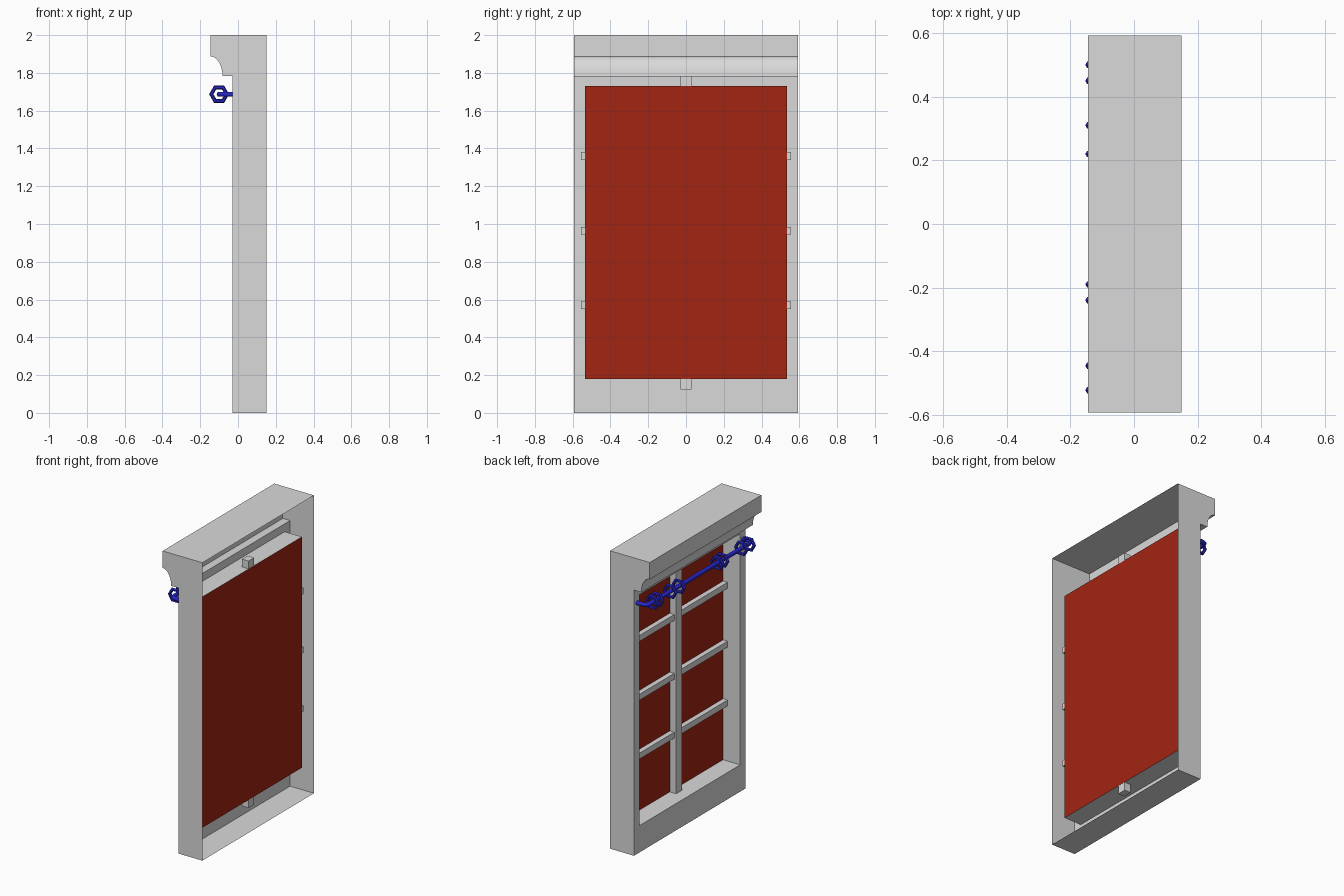
import bpy, bmesh, math

cube = bpy.data.objects.get("Cube")
if cube:
    bpy.data.objects.remove(cube, do_unlink=True)


def material(name, color):
    m = bpy.data.materials.new(name)
    m.use_nodes = True
    m.diffuse_color = (*color, 1)
    m.node_tree.nodes["Principled BSDF"].inputs["Base Color"].default_value = (*color, 1)
    return m


GREY = material("frame_grey", (0.7, 0.7, 0.7))
RED = material("panel_red", (0.36, 0.018, 0.006))
BLUE = material("rod_blue", (0.02, 0.02, 0.6))


def mesh_object(name, bm, mat):
    me = bpy.data.meshes.new(name)
    bm.to_mesh(me)
    bm.free()
    me.materials.append(mat)
    ob = bpy.data.objects.new(name, me)
    bpy.context.collection.objects.link(ob)
    return ob


def box(name, x, y, z, mat):
    bm = bmesh.new()
    bmesh.ops.create_cube(bm, size=1)
    for v in bm.verts:
        v.co = [lo + (c + 0.5) * (hi - lo) for c, (lo, hi) in zip(v.co, (x, y, z))]
    return mesh_object(name, bm, mat)


# Main dimensions
HALF, BACK, FRONT = 0.592, 0.15, -0.028
OPEN, SILL, HEAD = 0.535, 0.18, 1.73
CORNICE, PANEL = 1.783, 0.10

# Frame: open-backed shell with a cove cornice, an opening and its reveals
cove = []
for i in range(9):
    a = math.radians(90 * i / 8)
    cove.append((-0.145 + 0.063 * math.cos(a), CORNICE + 0.104 * math.sin(a)))
profile = [(BACK, 0), (FRONT, 0), (FRONT, CORNICE)] + cove + [(-0.145, 2), (BACK, 2)]

bm = bmesh.new()


def face(points):
    return bm.faces.new([bm.verts.new(p) for p in points])


def loop(x, y, z0, z1):
    return [(x, -y, z0), (x, y, z0), (x, y, z1), (x, -y, z1)]


for side in (-HALF, HALF):
    face([(x, side, z) for x, z in profile])
for i, ((x0, z0), (x1, z1)) in enumerate(zip(profile, profile[1:])):
    if i != 1:  # the front face holds the opening instead
        face([(x0, -HALF, z0), (x0, HALF, z0), (x1, HALF, z1), (x1, -HALF, z1)])
rings = [loop(FRONT, HALF, 0, CORNICE), loop(FRONT, OPEN, SILL, HEAD), loop(PANEL, OPEN, SILL, HEAD)]
for outer, inner in zip(rings, rings[1:]):
    for i in range(4):
        j = (i + 1) % 4
        face([outer[i], outer[j], inner[j], inner[i]])
bmesh.ops.remove_doubles(bm, verts=bm.verts, dist=0.0005)
bmesh.ops.recalc_face_normals(bm, faces=bm.faces)
frame = mesh_object("window_frame", bm, GREY)
bpy.context.view_layer.objects.active = frame
frame.select_set(True)
bpy.ops.object.shade_smooth_by_angle(angle=math.radians(30))
frame.select_set(False)

# Panel closing the opening
bm = bmesh.new()
face(loop(PANEL, OPEN, SILL, HEAD))
mesh_object("back_panel", bm, RED)

# Glazing bars, with ends running through the reveals
box("vertical_bar", (0.052, PANEL - 0.001), (-0.03, 0.03), (0.125, 1.783), GREY)
for i, z in enumerate((0.57, 0.965, 1.36)):
    box(f"horizontal_bar_{i + 1}", (0.066, PANEL - 0.001), (-0.555, 0.555), (z - 0.02, z + 0.02), GREY)

# Curtain rod with ends bent back to the frame
ROD_X, ROD_Z = -0.1, 1.687
half_path = [(FRONT, 0.56), (-0.075, 0.56), (-0.093, 0.553), (ROD_X, 0.535)]
path = half_path + [(x, -y) for x, y in reversed(half_path)]
curve = bpy.data.curves.new("curtain_rod", "CURVE")
curve.dimensions = "3D"
curve.bevel_depth = 0.014
curve.bevel_resolution = 1
curve.use_fill_caps = True
spline = curve.splines.new("POLY")
spline.points.add(len(path) - 1)
for p, (x, y) in zip(spline.points, path):
    p.co = (x, y, ROD_Z, 1)
curve.materials.append(BLUE)
rod = bpy.data.objects.new("curtain_rod", curve)
bpy.context.collection.objects.link(rod)

# Six-sided curtain rings around the rod
for i, y in enumerate((0.5, 0.45, 0.31, 0.22, -0.19, -0.24, -0.445, -0.522)):
    bpy.ops.mesh.primitive_torus_add(
        major_segments=6, minor_segments=6, major_radius=0.0415, minor_radius=0.0115,
        location=(ROD_X, y, ROD_Z), rotation=(math.pi / 2, 0, 0))
    ring = bpy.context.object
    ring.name = f"curtain_ring_{i + 1}"
    ring.data.materials.append(BLUE)
